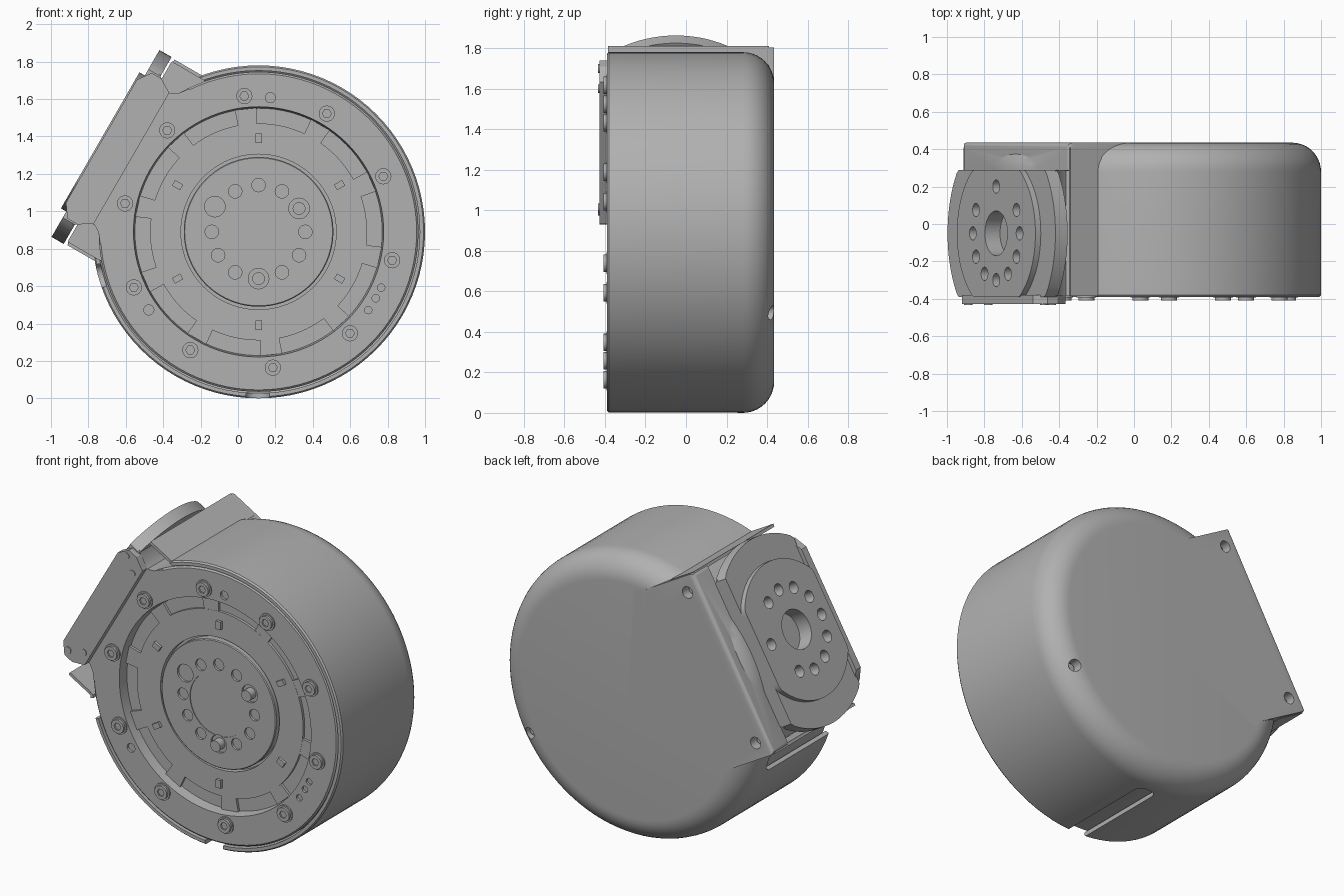
import bpy, bmesh, math
from math import sin, cos, radians, pi
from mathutils import Matrix

if "Cube" in bpy.data.objects:
    bpy.data.objects.remove(bpy.data.objects["Cube"], do_unlink=True)

grey = bpy.data.materials.new("machined grey")
grey.use_nodes = True
GREY = (0.44, 0.44, 0.44, 1)
grey.diffuse_color = GREY
grey.node_tree.nodes["Principled BSDF"].inputs["Base Color"].default_value = GREY

# Frames: drum axis, drum turned to the mount side, and the mount face itself
DRUM = Matrix.Translation((0.11, 0, 0.89))
TILT = DRUM @ Matrix.Rotation(radians(30), 4, 'Y')
MOUNT = TILT @ Matrix.Translation((0, -0.05, 0)) @ Matrix(
    ((0, -1, 0, 0), (0, 0, -1, 0), (1, 0, 0, 0), (0, 0, 0, 1)))
parts = []


def finish(bm, name, frame):
    bmesh.ops.remove_doubles(bm, verts=bm.verts, dist=1e-5)
    bmesh.ops.recalc_face_normals(bm, faces=bm.faces)
    me = bpy.data.meshes.new(name)
    bm.to_mesh(me)
    bm.free()
    me.materials.append(grey)
    ob = bpy.data.objects.new(name, me)
    ob.matrix_world = frame
    bpy.context.collection.objects.link(ob)
    parts.append(ob)
    return ob


def lathe(name, profile, steps=96):
    """Turn (radius, y) points about the drum axis."""
    bm = bmesh.new()
    vs = [bm.verts.new((r, y, 0)) for r, y in profile]
    edges = [bm.edges.new(p) for p in zip(vs, vs[1:])]
    bmesh.ops.spin(bm, geom=vs + edges, axis=(0, 1, 0), cent=(0, 0, 0),
                   angle=2 * pi, steps=steps, use_merge=True)
    return finish(bm, name, DRUM)


def add_prism(bm, pts, y0, y1):
    """Add a polygon in x, z pushed along y."""
    f = bm.faces.new([bm.verts.new((x, y0, z)) for x, z in pts])
    out = bmesh.ops.extrude_face_region(bm, geom=[f])
    for v in out["geom"]:
        if isinstance(v, bmesh.types.BMVert):
            v.co.y = y1


def prisms(name, polys, y0, y1, frame=DRUM):
    bm = bmesh.new()
    for pts in polys:
        add_prism(bm, pts, y0, y1)
    return finish(bm, name, frame)


def rounded_box(name, outline, y0, y1, frame, width, pick):
    """Box with the edges chosen by pick(a, b) rounded."""
    bm = bmesh.new()
    add_prism(bm, outline, y0, y1)
    edges = [e for e in bm.edges if pick(e.verts[0].co, e.verts[1].co)]
    bmesh.ops.bevel(bm, geom=edges, offset=width, segments=5, profile=0.5, affect='EDGES')
    return finish(bm, name, frame)


def circle(r, x=0, z=0, n=24, clip=9):
    return [(x + r * cos(2 * pi * i / n), z + max(-clip, min(clip, r * sin(2 * pi * i / n))))
            for i in range(n)]


def polar(r, deg):
    return r * cos(radians(deg)), r * sin(radians(deg))


def rect(x0, x1, z0, z1):
    return [(x0, z0), (x1, z0), (x1, z1), (x0, z1)]


def cut(ob, tool, operation='DIFFERENCE'):
    mod = ob.modifiers.new("cut", 'BOOLEAN')
    mod.operation, mod.solver, mod.object = operation, 'EXACT', tool
    bpy.context.view_layer.objects.active = ob
    bpy.ops.object.modifier_apply(modifier=mod.name)
    parts.remove(tool)
    bpy.data.objects.remove(tool, do_unlink=True)


# Outer shell with rounded back, joined to the mount's back plate
fillet = [(0.735 + 0.155 * cos(a), 0.28 + 0.155 * sin(a))
          for a in [radians(9 * i) for i in range(11)]]
rim = (0.862, -0.39)
shell = lathe("outer_shell", [rim, (0.882, -0.39), (0.89, -0.38)] + fillet
              + [(0, 0.435), (0, 0.4), (0.72, 0.4), (0.862, 0.26), rim])
cut(shell, rounded_box("mount_back_plate", rect(-0.858, -0.4, -0.57, 0.57), 0.285, 0.435, TILT, 0.025,
                       lambda a, b: max(a.x, b.x) < -0.8 and max(a.y, b.y) > 0.4), 'UNION')

# Openings at the mount and at two cable slots, then the back screws
cut(shell, prisms("mount_opening", [rect(-1.1, -0.62, -0.555, 0.555)], -0.6, 0.284, TILT))
for deg in (195.5, 269.7):
    cut(shell, rounded_box("slot", rect(0.8, 1, -0.063, 0.063), -0.6, 0.255,
                           DRUM @ Matrix.Rotation(radians(-deg), 4, 'Y'), 0.05,
                           lambda a, b: min(a.y, b.y) > 0 and abs(a.x - b.x) > 0.1))
spots = [(0.79, 0), (-0.765, 0.475), (-0.765, -0.475)]
cut(shell, prisms("back_screw_holes", [circle(0.036, *p) for p in spots], 0.37, 0.6, TILT))
prisms("back_screws", [circle(0.026, *p) for p in spots], 0.34, 0.385, TILT)

# Inner drum with stepped front
drum = lathe("inner_drum", [
    (0, 0.22), (0.855, 0.22), (0.855, -0.375), (0.845, -0.385), (0.669, -0.385),
    (0.661, -0.32), (0.58, -0.32), (0.58, -0.337), (0.415, -0.337), (0.415, -0.3),
    (0.4, -0.3), (0.4, -0.345), (0.395, -0.35), (0.2, -0.35), (0.2, -0.345), (0, -0.345)])
holes = [circle(0.055 if k in (1, 5, 9) else 0.036, *polar(0.25 if k != 5 else 0.27, 30 * k))
         for k in range(12)]
cut(drum, prisms("hub_holes", holes, -0.5, -0.335))
small = [circle(0.027, *polar(0.72, a)) for a in (85, 215.4)]
small += [circle(0.02, *polar(0.72, a)) for a in (-24.5, -29.5, -35.5)]
cut(drum, prisms("cover_holes", small, -0.5, -0.37))

# Fasteners and small front details
for k in range(10):
    at = polar(0.73, 24 + 36 * k)
    prisms("cover_screw_washer", [circle(0.053, *at)], -0.393, -0.38)
    screw = prisms("cover_screw", [circle(0.043, *at)], -0.408, -0.38)
    cut(screw, prisms("socket", [circle(0.024, *at, n=6)], -0.5, -0.398))
prisms("hub_pins", [circle(0.034, *polar(0.25, deg)) for deg in (30, 270)], -0.385, -0.31)
for k in range(6):
    prisms("ring_peg", [rect(0.475, 0.525, -0.017, 0.017)], -0.355, -0.33,
           DRUM @ Matrix.Rotation(radians(60 * k + 30), 4, 'Y'))
pads = [[polar(r, 24 + 36 * k + d) for r, d in ((0.575, -5), (0.663, -5), (0.663, 5), (0.575, 5))]
        for k in range(10)]
prisms("ring_pads", pads, -0.336, -0.31)

# Mount housing: thin side walls and neck
prisms("mount_side_walls", [rect(-0.85, -0.66, *sorted((s * 0.555, s * 0.573))) for s in (-1, 1)],
       -0.385, 0.41, TILT)
neck = [(-0.88, -0.47), (-0.83, -0.42), (-0.78, -0.405), (-0.74, -0.43), (-0.7, -0.48)]
prisms("mount_neck", [neck + [(x, -z) for x, z in reversed(neck)]], -0.385, 0.29, TILT)

# Front strip over the neck with four small screws
strip = [(-0.97, -0.38), (-0.92, -0.45), (-0.86, -0.45), (-0.785, -0.405)]
prisms("mount_front_strip", [strip + [(x, -z) for x, z in reversed(strip)]], -0.428, -0.38, TILT)
prisms("strip_screws", [circle(0.022, x, s * z) for x, z in ((-0.916, 0.406), (-0.83, 0.34))
                        for s in (-1, 1)], -0.433, -0.42, TILT)

# Mount flange: clipped disc, raised face, bore and bolt circle
for name, r, n0, n1 in (("mount_flange", 0.577, 0.87, 0.945), ("mount_face", 0.42, 0.94, 0.978)):
    plate = prisms(name, [circle(r, n=96, clip=0.34)], n0, n1, MOUNT)
    bores = [circle(0.12, n=40)] + [circle(0.036, *polar(0.25, 30 * k))
                                    for k in range(12) if k not in (8, 10)]
    cut(plate, prisms("flange_holes", bores, 0.885, 1.2, MOUNT))

# Smooth the round surfaces, keep edges crisp
bpy.ops.object.select_all(action='DESELECT')
for ob in parts:
    ob.select_set(True)
bpy.context.view_layer.objects.active = parts[0]
bpy.ops.object.shade_smooth_by_angle(angle=radians(30))
